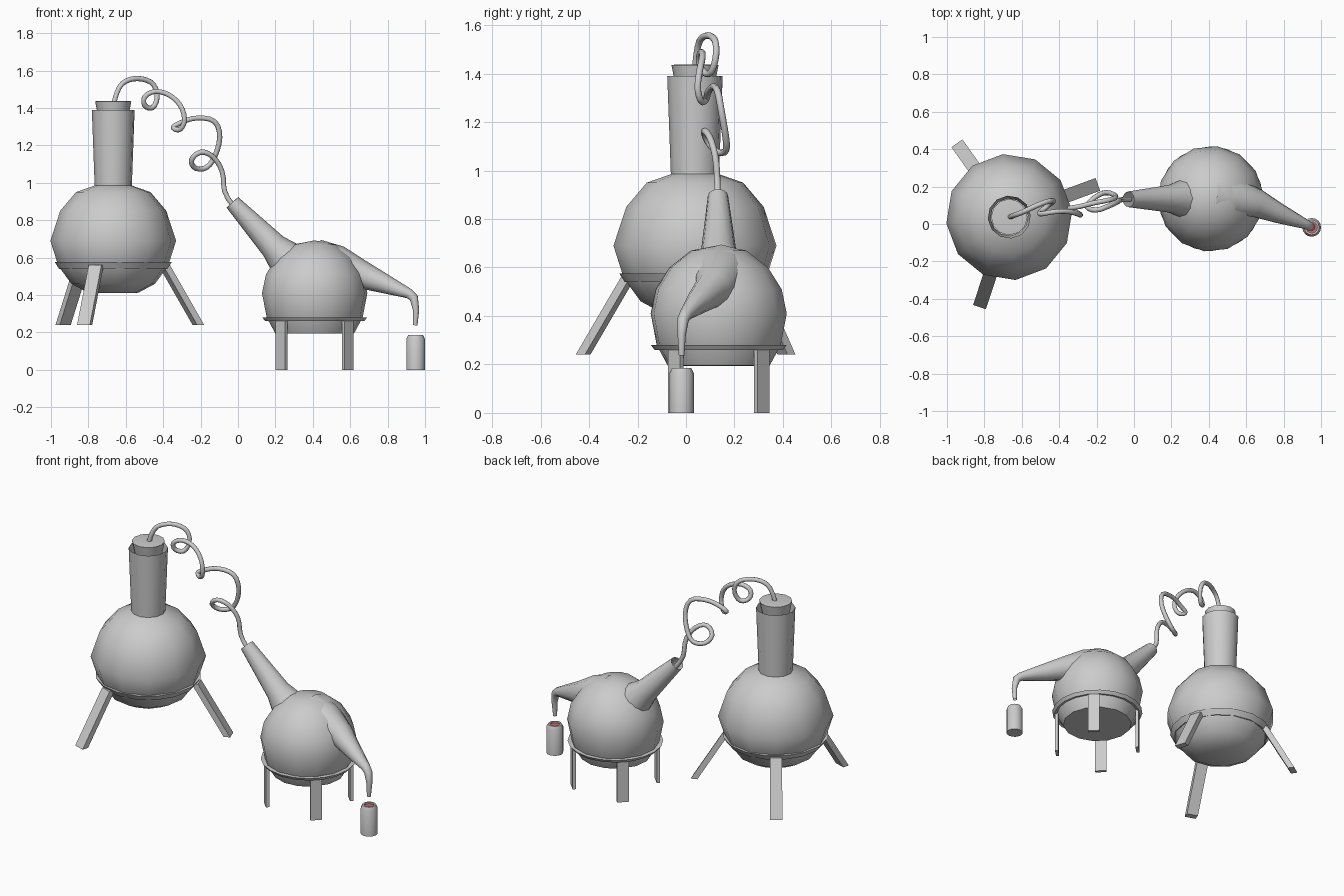
import bpy, bmesh
from math import sin, cos, pi, radians, atan2
from mathutils import Vector

if "Cube" in bpy.data.objects:
    bpy.data.objects.remove(bpy.data.objects["Cube"])


def finish(ob, angle=50):
    bpy.ops.object.select_all(action='DESELECT')
    ob.select_set(True)
    bpy.context.view_layer.objects.active = ob
    bpy.ops.object.shade_smooth_by_angle(angle=radians(angle))
    return ob


def mesh_object(name, bm, angle=50):
    bmesh.ops.remove_doubles(bm, verts=bm.verts, dist=1e-5)
    me = bpy.data.meshes.new(name)
    bm.to_mesh(me)
    bm.free()
    ob = bpy.data.objects.new(name, me)
    bpy.context.collection.objects.link(ob)
    return finish(ob, angle)


def lathe(name, cx, cy, profile, sides, closed=False, angle=50, turn=0.0):
    """Spin an (r, z) profile, listed bottom to top, around a vertical axis."""
    bm = bmesh.new()
    rings = []
    for r, z in profile:
        rings.append([bm.verts.new((cx + r * cos(turn + 2 * pi * i / sides),
                                    cy + r * sin(turn + 2 * pi * i / sides), z))
                      for i in range(sides)])
    pairs = list(zip(rings, rings[1:]))
    if closed:
        pairs.append((rings[-1], rings[0]))
    for a, b in pairs:
        for i in range(sides):
            j = (i + 1) % sides
            bm.faces.new((a[i], a[j], b[j], b[i]))
    return mesh_object(name, bm, angle)


def tube(name, points, radius, res, kind='POLY'):
    """Round tube along (x, y, z, relative radius) points."""
    cu = bpy.data.curves.new(name, 'CURVE')
    cu.dimensions = '3D'
    cu.bevel_depth = radius
    cu.bevel_resolution = res
    sp = cu.splines.new(kind)
    sp.points.add(len(points) - 1)
    for p, (x, y, z, r) in zip(sp.points, points):
        p.co = (x, y, z, 1)
        p.radius = r
    if kind == 'NURBS':
        sp.order_u = 3
        sp.use_endpoint_u = True
        sp.resolution_u = 3
    ob = bpy.data.objects.new(name, cu)
    bpy.context.collection.objects.link(ob)
    bpy.ops.object.select_all(action='DESELECT')
    ob.select_set(True)
    bpy.context.view_layer.objects.active = ob
    bpy.ops.object.convert(target='MESH')
    return finish(bpy.context.object, 60)


def leg(name, top, foot, out_angle, width, thick):
    """Flat bar with level ends, its broad side facing outward."""
    side = Vector((-sin(out_angle), cos(out_angle), 0)) * width / 2
    out = Vector((cos(out_angle), sin(out_angle), 0)) * thick / 2
    bm = bmesh.new()
    a, b = [[bm.verts.new(Vector(c) + side * s + out * t)
             for s, t in ((1, 1), (-1, 1), (-1, -1), (1, -1))] for c in (foot, top)]
    bm.faces.new(a)
    bm.faces.new(b[::-1])
    for i in range(4):
        bm.faces.new((a[i], b[i], b[(i + 1) % 4], a[(i + 1) % 4]))
    bmesh.ops.recalc_face_normals(bm, faces=bm.faces)
    return mesh_object(name, bm, 30)


# Tall flask with open neck
AX, AY = -0.667, 0.037
lathe("tall_flask", AX, AY,
      [(0, 0.41), (0.135, 0.412), (0.225, 0.46), (0.295, 0.555), (0.338, 0.69),
       (0.285, 0.85), (0.2, 0.95), (0.1, 0.985), (0.115, 1.39)], 12, turn=0.1)

# Stopper in the neck
lathe("stopper", AX, AY,
      [(0, 1.33), (0.076, 1.33), (0.097, 1.435), (0.085, 1.437), (0, 1.437)], 12)

# Tripod under the tall flask
lathe("tripod_ring", AX, AY,
      [(0.265, 0.545), (0.29, 0.54), (0.312, 0.575), (0.275, 0.575)], 16, True, 30)
for i, (fx, fy) in enumerate([(-0.935, 0.415), (-0.82, -0.425), (-0.212, 0.205)]):
    ang = atan2(fy - AY, fx - AX)
    leg(f"tripod_leg_{i + 1}",
        (AX + 0.29 * cos(ang), AY + 0.29 * sin(ang), 0.56),
        (fx, fy, 0.24), ang, 0.072, 0.04)

# Round flask body
BX, BY = 0.41, 0.135
lathe("round_flask", BX, BY,
      [(0, 0.193), (0.212, 0.195), (0.258, 0.28), (0.283, 0.41), (0.262, 0.51),
       (0.205, 0.6), (0.115, 0.67), (0, 0.692)], 14, turn=0.1)

# Slanted inlet neck and drooping spout
tube("inlet_neck", [(0.34, 0.135, 0.505, 0.13), (0.25, 0.135, 0.6, 0.1),
                    (0.19, 0.135, 0.66, 0.074), (-0.03, 0.132, 0.895, 0.042)], 1, 4)
tube("spout", [(0.45, 0.145, 0.545, 0.15), (0.55, 0.135, 0.55, 0.11),
               (0.66, 0.11, 0.51, 0.076), (0.78, 0.055, 0.462, 0.053),
               (0.915, 0.0, 0.407, 0.027), (0.94, -0.012, 0.385, 0.024),
               (0.952, -0.018, 0.32, 0.017), (0.948, -0.018, 0.238, 0.012)], 1, 4)

# Four-legged stand under the round flask
lathe("stand_ring", BX, BY,
      [(0.25, 0.262), (0.265, 0.26), (0.28, 0.28), (0.25, 0.28)], 20, True, 30)
for i in range(4):
    ang = pi / 4 + i * pi / 2
    x, y = BX + 0.25 * cos(ang), BY + 0.25 * sin(ang)
    leg(f"stand_leg_{i + 1}", (x, y, 0.268), (x, y, 0), ang, 0.07, 0.02)

# Coiled pipe joining the flasks
coil = [(-.665, .037, 1.42), (-.645, .045, 1.51), (-.59, .065, 1.553), (-.52, .1, 1.56),
        (-.45, .125, 1.535), (-.425, .125, 1.46), (-.455, .1, 1.39), (-.505, .065, 1.41),
        (-.505, .05, 1.465), (-.44, .065, 1.495), (-.36, .07, 1.47), (-.3, .055, 1.41),
        (-.28, .045, 1.33), (-.31, .065, 1.275), (-.36, .085, 1.295), (-.3, .09, 1.325),
        (-.23, .11, 1.35), (-.12, .13, 1.34), (-.09, .145, 1.25), (-.12, .165, 1.14),
        (-.165, .17, 1.075), (-.23, .13, 1.07), (-.26, .085, 1.12), (-.2, .07, 1.175),
        (-.125, .1, 1.14), (-.075, .125, 1.05), (-.08, .13, .94), (-.02, .132, .87)]
tube("coil_pipe", [(*p, 1) for p in coil], 0.014, 2, 'NURBS')

# Collecting bottle
lathe("bottle", 0.95, -0.018,
      [(0, 0), (0.05, 0), (0.05, 0.165), (0.04, 0.185), (0.03, 0.185), (0.03, 0.17)],
      16, angle=30)

# Red liquid
liquid = lathe("liquid", 0.95, -0.018, [(0.03, 0.176), (0, 0.176)], 16)
mat = bpy.data.materials.new("red_liquid")
mat.diffuse_color = (0.6, 0.12, 0.12, 1)
mat.use_nodes = True
mat.node_tree.nodes["Principled BSDF"].inputs["Base Color"].default_value = mat.diffuse_color
liquid.data.materials.append(mat)
